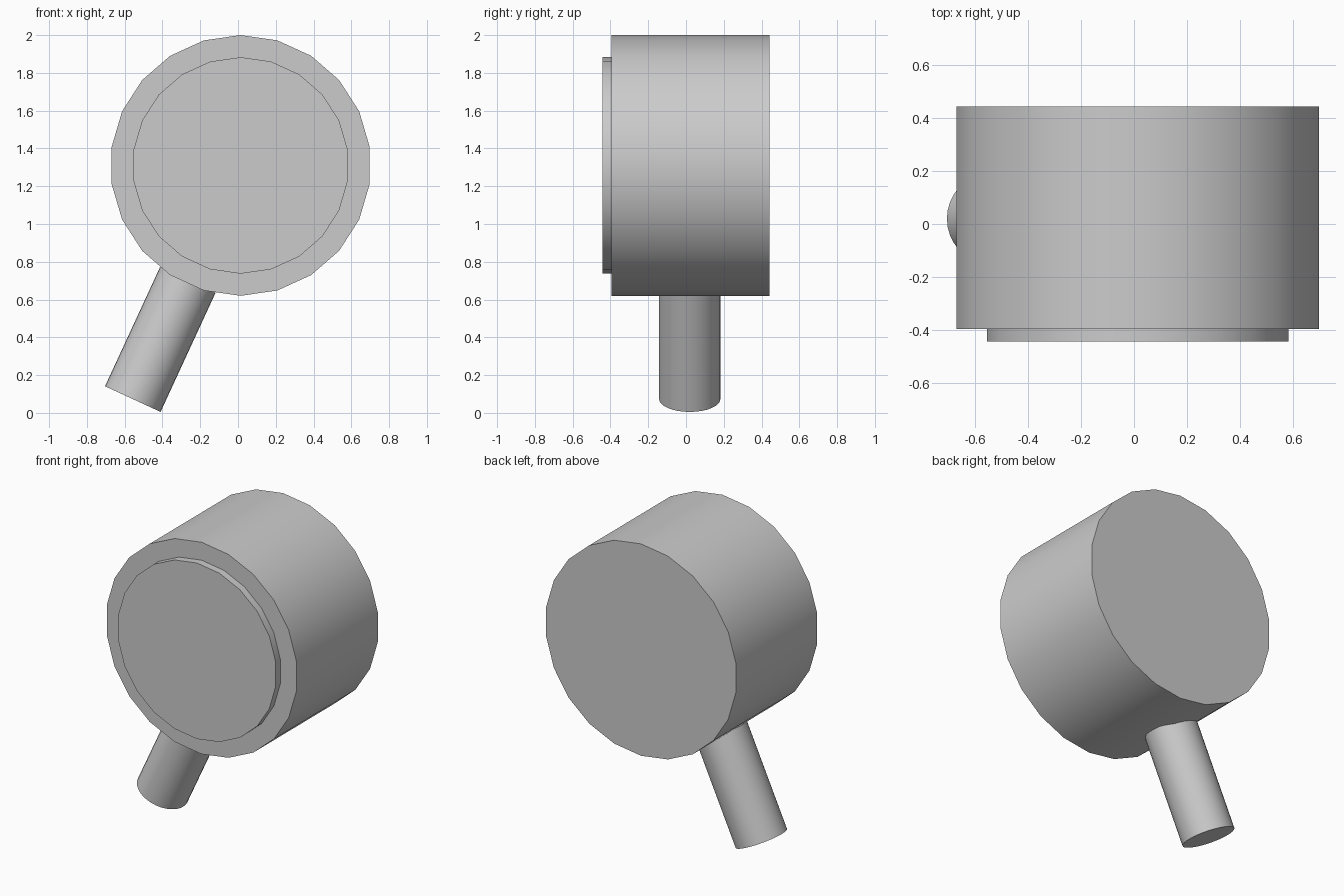
import bpy
from mathutils import Vector

default_cube = bpy.data.objects.get("Cube")
if default_cube:
    bpy.data.objects.remove(default_cube, do_unlink=True)

# Single plain grey for every part
grey = bpy.data.materials.new("light_grey")
grey.use_nodes = True
COLOUR = (0.6, 0.6, 0.6, 1.0)
grey.diffuse_color = COLOUR
grey.node_tree.nodes["Principled BSDF"].inputs["Base Color"].default_value = COLOUR


def rod(name, start, end, radius, sides):
    """Capped cylinder running between two points."""
    start, end = Vector(start), Vector(end)
    axis = end - start
    bpy.ops.mesh.primitive_cylinder_add(
        vertices=sides, radius=radius, depth=axis.length, location=(start + end) / 2)
    obj = bpy.context.object
    obj.name = name
    obj.rotation_euler = Vector((0, 0, 1)).rotation_difference(axis).to_euler()
    obj.data.materials.append(grey)
    bpy.ops.object.shade_smooth_by_angle(angle=0.6)
    return obj


CX, CZ = 0.014, 1.31
SIDES = 22

# Drum-shaped head with a raised face disc
rod("head", (CX, 0.443, CZ), (CX, -0.395, CZ), 0.69, SIDES)
rod("face_disc", (CX, -0.38, CZ), (CX, -0.443, CZ), 0.573, SIDES)

# Slanted handle, pointing at the centre of the head
foot = Vector((-0.557, 0.02, 0.073))
centre = Vector((CX, 0.02, CZ))
rod("handle", foot, foot + (centre - foot).normalized() * 0.695, 0.162, 32)
